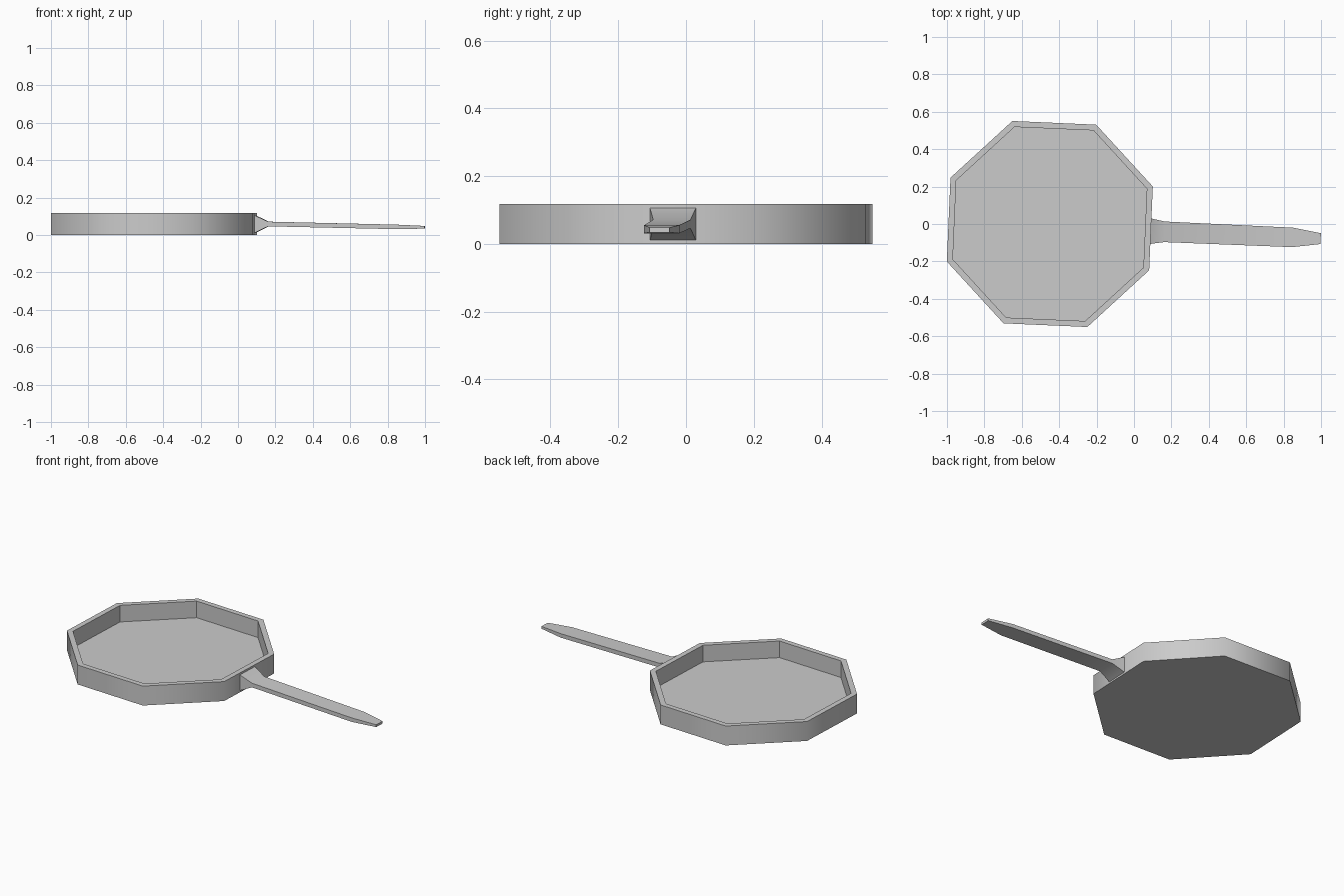
import bpy, bmesh, math
from mathutils import Matrix, Vector

cube = bpy.data.objects.get("Cube")
if cube:
    bpy.data.objects.remove(cube, do_unlink=True)

SIDES = 8
RADIUS, INNER, HEIGHT, FLOOR = 0.586, 0.552, 0.117, 0.017
TILT = math.radians(-2.5)
# Pan centre and heading shared by both parts
PLACE = Matrix.Translation((-0.45, 0, 0)) @ Matrix.Rotation(TILT, 4, "Z")

metal = bpy.data.materials.new("light_grey_metal")
metal.use_nodes = True
grey = (0.6, 0.6, 0.6, 1)
metal.diffuse_color = grey
metal.node_tree.nodes["Principled BSDF"].inputs["Base Color"].default_value = grey


def make_object(name, bm):
    bmesh.ops.recalc_face_normals(bm, faces=bm.faces)
    bm.transform(PLACE)
    mesh = bpy.data.meshes.new(name)
    bm.to_mesh(mesh)
    bm.free()
    mesh.materials.append(metal)
    obj = bpy.data.objects.new(name, mesh)
    bpy.context.collection.objects.link(obj)
    return obj


def bridge(bm, a, b):
    n = len(a)
    return [bm.faces.new((a[i], a[(i + 1) % n], b[(i + 1) % n], b[i]))
            for i in range(n)]


# Octagonal pan: outer wall, rim, inner wall and floor
bm = bmesh.new()


def octagon(radius, z):
    step = math.tau / SIDES
    return [bm.verts.new((radius * math.cos((i + 0.5) * step),
                          radius * math.sin((i + 0.5) * step), z))
            for i in range(SIDES)]


rings = [octagon(r, z) for r, z in
         ((RADIUS, 0), (RADIUS, HEIGHT), (INNER, HEIGHT), (INNER, FLOOR))]
outer_wall = bridge(bm, rings[0], rings[1])
for lower, upper in zip(rings[1:], rings[2:]):
    bridge(bm, lower, upper)
bm.faces.new(rings[0])
bm.faces.new(rings[-1])
# Only the outside wall is smooth; its top and bottom borders stay crisp
for face in outer_wall:
    face.smooth = True
    for edge in face.edges:
        a, b = edge.verts
        edge.smooth = abs(a.co.z - b.co.z) > 0.01
make_object("pan_body", bm)

# Handle: flared root, thin neck, flat grip and narrowed tip
bm = bmesh.new()
sections = []
for along, half, low, high in ((0.54, 0.068, 0.01, 0.106),
                               (0.615, 0.055, 0.046, 0.071),
                               (1.30, 0.052, 0.031, 0.055),
                               (1.45, 0.029, 0.034, 0.048)):
    sections.append([bm.verts.new((along, -0.015 + side * half, z))
                     for side, z in ((-1, low), (1, low), (1, high), (-1, high))])
for a, b in zip(sections, sections[1:]):
    bridge(bm, a, b)
bm.faces.new(sections[0])
bm.faces.new(sections[-1])
handle = make_object("handle", bm)
bpy.ops.object.select_all(action="DESELECT")
handle.select_set(True)
bpy.context.view_layer.objects.active = handle
bpy.ops.object.shade_smooth_by_angle(angle=math.radians(30))
